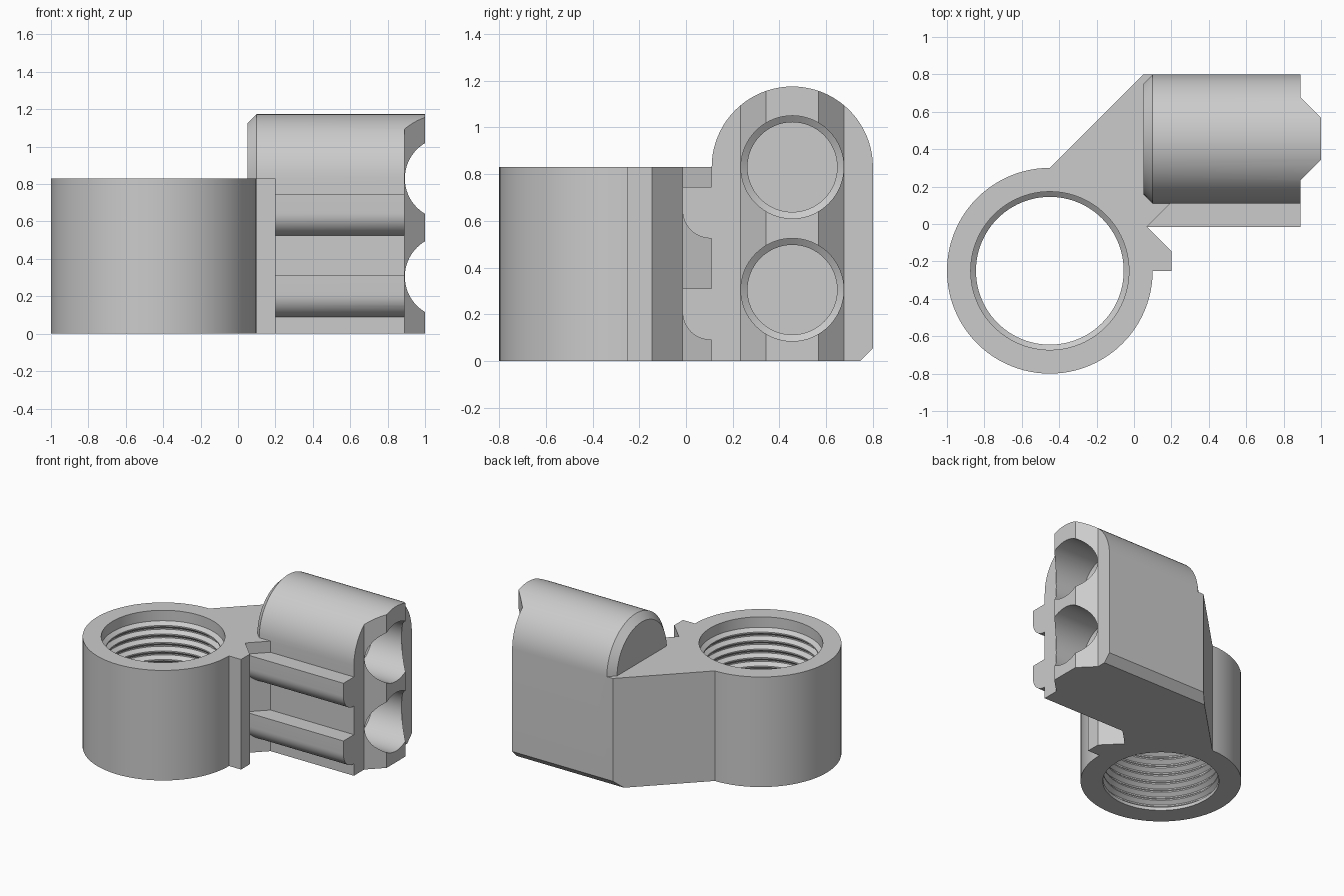
import bpy, bmesh
from math import sin, cos, pi
from mathutils import Vector

cube = bpy.data.objects.get("Cube")
if cube:
    bpy.data.objects.remove(cube, do_unlink=True)

grey = bpy.data.materials.new("plain grey")
grey.use_nodes = True
grey.diffuse_color = (0.6, 0.6, 0.6, 1)
grey.node_tree.nodes["Principled BSDF"].inputs["Base Color"].default_value = (0.6, 0.6, 0.6, 1)


def loft(name, sections):
    """Closed solid through a list of matching point loops."""
    bm = bmesh.new()
    rings = [[bm.verts.new(p) for p in s] for s in sections]
    n = len(rings[0])
    for a, b in zip(rings, rings[1:]):
        for i in range(n):
            j = (i + 1) % n
            bm.faces.new((a[i], a[j], b[j], b[i]))
    bm.faces.new(rings[0])
    bm.faces.new(rings[-1])
    bmesh.ops.recalc_face_normals(bm, faces=bm.faces)
    mesh = bpy.data.meshes.new(name)
    bm.to_mesh(mesh)
    bm.free()
    mesh.materials.append(grey)
    ob = bpy.data.objects.new(name, mesh)
    bpy.context.collection.objects.link(ob)
    return ob


def prism_z(name, outline, low, high):
    return loft(name, [[(x, y, z) for x, y in outline] for z in (low, high)])


def prism_x(name, outline, low, high):
    return loft(name, [[(x, y, z) for y, z in outline] for x in (low, high)])


def lathe(name, profile, centre, axis, segments=96):
    """Solid of revolution; profile holds (distance along axis, radius)."""
    sections = []
    for t, r in profile:
        ring = []
        for i in range(segments):
            a = 2 * pi * i / segments
            u, v = r * cos(a), r * sin(a)
            p = Vector((u, v, t)) if axis == "z" else Vector((t, u, v))
            ring.append(p + Vector(centre))
        sections.append(ring)
    return loft(name, sections)


def thread(start, end, turns, minor, major):
    """Zigzag thread profile between two distances."""
    step = (end - start) / turns
    points = []
    for i in range(turns):
        for f, r in ((0.05, minor), (0.2, minor), (0.55, major), (0.7, major)):
            points.append((start + step * (i + f), r))
    return points


def combine(target, tool, operation):
    mod = target.modifiers.new(operation, "BOOLEAN")
    mod.operation = operation
    mod.solver = "EXACT"
    mod.object = tool
    bpy.context.view_layer.objects.active = target
    bpy.ops.object.modifier_apply(modifier=mod.name)
    bpy.data.objects.remove(tool, do_unlink=True)


HEIGHT = 0.83
RING = (-0.45, -0.25, 0)
MID_Y, HALF = 0.455, 0.345

# Round collar
body = lathe("clamp_body", [(0, 0.55), (HEIGHT, 0.55)], RING, "z")

# Web joining collar and block, with notch and tab
web = prism_z("web", [(-0.45, 0.30), (0.05, 0.80), (0.2, 0.80), (0.195, 0.11),
                      (0.07, -0.015), (0.2, -0.145), (0.2, -0.25), (-0.45, -0.25)], 0, HEIGHT)
combine(body, web, "UNION")


# Round-topped block with bevelled inner end
def arch(x, half):
    arc = [(x, MID_Y + half * cos(pi * i / 40), HEIGHT + half * sin(pi * i / 40)) for i in range(41)]
    return [(x, MID_Y - half, 0), (x, MID_Y + half, 0)] + arc


block = loft("block", [arch(0.05, HALF - 0.05), arch(0.10, HALF), arch(1.0, HALF)])
combine(body, block, "UNION")

# Two front rails, flat above and rounded below
for top in (0.745, 0.31):
    arc = [(0.105 - 0.12 * cos(pi / 2 * i / 12), top - 0.1 - 0.12 * sin(pi / 2 * i / 12))
           for i in range(13)]
    rail = prism_x("rail", [(0.2, top), (-0.015, top)] + arc + [(0.2, top - 0.22)], 0.02, 0.89)
    combine(body, rail, "UNION")

# Sloped shoulders either side of the nose
for side in (-1, 1):
    shoulder = prism_z("shoulder_cutter", [(0.89, MID_Y + side * 0.5), (0.89, MID_Y + side * 0.222),
                                           (1.02, MID_Y + side * 0.092), (1.1, MID_Y + side * 0.092),
                                           (1.1, MID_Y + side * 0.5)], -0.1, 1.4)
    combine(body, shoulder, "DIFFERENCE")

# Bevel along the lower back edge
bevel = prism_x("bevel_cutter", [(0.725, -0.02), (0.9, -0.02), (0.9, 0.155)], -0.1, 1.1)
combine(body, bevel, "DIFFERENCE")

# Threaded through bore in the collar
bore = lathe("bore_cutter", [(-0.1, 0.423)] + thread(0.01, 0.78, 12, 0.395, 0.423)
             + [(0.93, 0.423)], RING, "z")
combine(body, bore, "DIFFERENCE")

# Two blind sockets, plain at the mouth and threaded inside
for z in (HEIGHT, 0.305):
    socket = lathe("socket_cutter", [(0.2, 0.192)] + thread(0.22, 0.68, 8, 0.192, 0.22)
                   + [(1.1, 0.22)], (0, MID_Y, z), "x", 64)
    combine(body, socket, "DIFFERENCE")

# Smooth round walls, crisp edges
bpy.ops.object.select_all(action="DESELECT")
body.select_set(True)
bpy.context.view_layer.objects.active = body
bpy.ops.object.shade_smooth_by_angle(angle=pi / 7)
